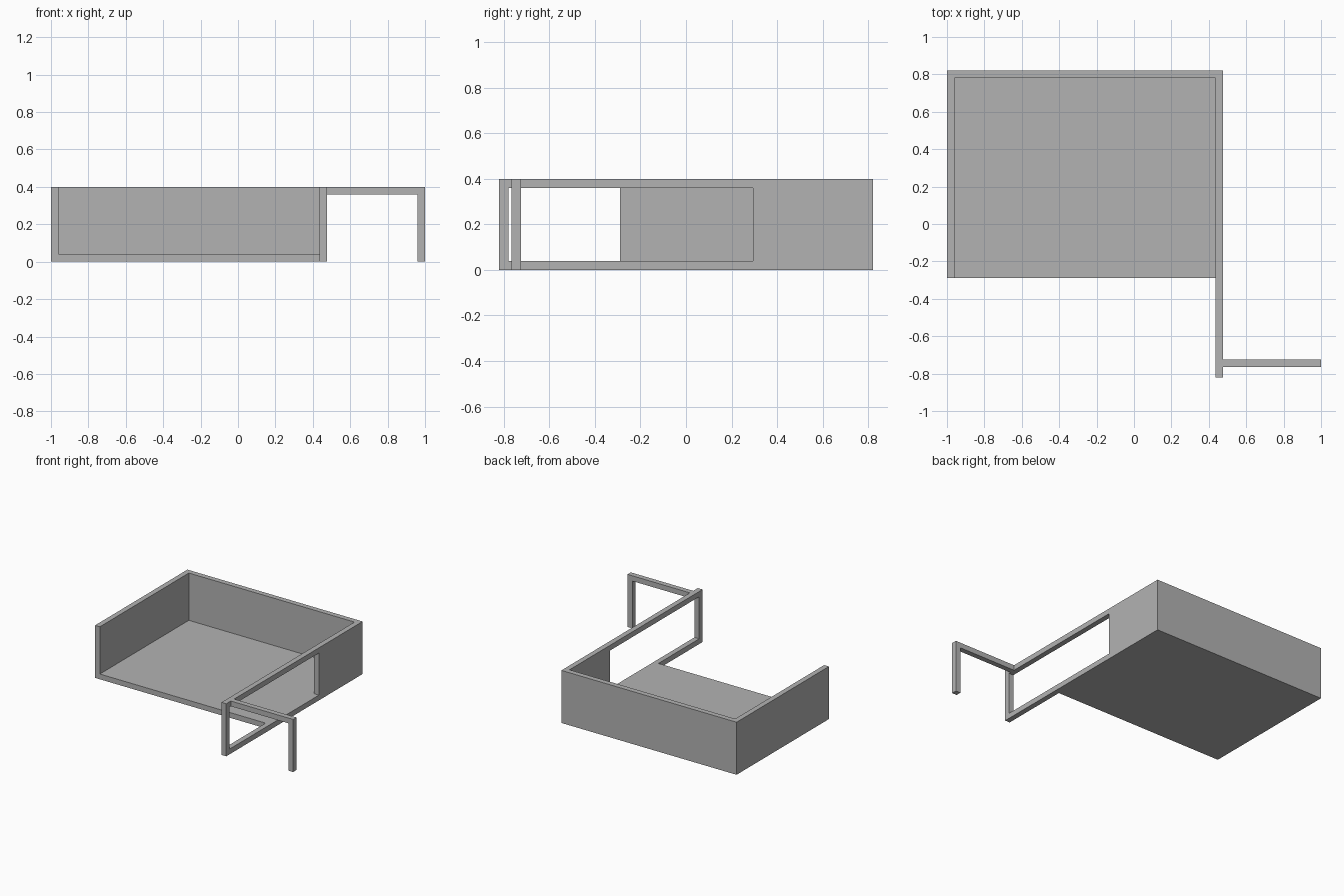
import bpy
import bmesh
from mathutils import Vector

cube = bpy.data.objects.get("Cube")
if cube:
    bpy.data.objects.remove(cube, do_unlink=True)

# Single plain grey finish
GREY = (0.45, 0.45, 0.45, 1)
grey = bpy.data.materials.new("plain_grey")
grey.use_nodes = True
grey.diffuse_color = GREY
grey.node_tree.nodes["Principled BSDF"].inputs["Base Color"].default_value = GREY


def box(name, x, y, z):
    """Box spanning the given (low, high) range on each axis."""
    low, high = (Vector(corner) for corner in zip(x, y, z))
    bm = bmesh.new()
    bmesh.ops.create_cube(bm, size=1)
    bmesh.ops.scale(bm, vec=high - low, verts=bm.verts)
    mesh = bpy.data.meshes.new(name)
    bm.to_mesh(mesh)
    bm.free()
    mesh.materials.append(grey)
    obj = bpy.data.objects.new(name, mesh)
    obj.location = (low + high) / 2
    bpy.context.collection.objects.link(obj)
    return obj


T = 0.04                      # thickness of every wall, slab and bar
H = 0.4                       # overall height
LEFT, RIGHT = -1.0, 0.475     # outer faces of the side walls
BACK, FRONT = 0.82, -0.29     # extent of the floor
END = -0.82                   # far end of the long side frame
OPENING = 0.295               # where the solid part of that side stops
inner = (LEFT + T, RIGHT - T)
side = (RIGHT - T, RIGHT)

# Floor slab and the two full walls
box("floor", inner, (FRONT, BACK - T), (0, T))
box("back_wall", inner, (BACK - T, BACK), (0, H))
box("short_side_wall", (LEFT, LEFT + T), (FRONT, BACK), (0, H))

# Long side: solid panel continuing into an open frame
box("long_side_wall", side, (OPENING, BACK), (0, H))
box("frame_end_post", side, (END, END + T), (0, H))
for name, z in (("frame_lower_rail", 0), ("frame_upper_rail", H - T)):
    box(name, side, (END + T, OPENING), (z, z + T))

# Side bar carried on its own leg
bar_y = (-0.765, -0.725)
box("side_bar", (RIGHT, 1 - T), bar_y, (H - T, H))
box("side_bar_leg", (1 - T, 1), bar_y, (0, H))
